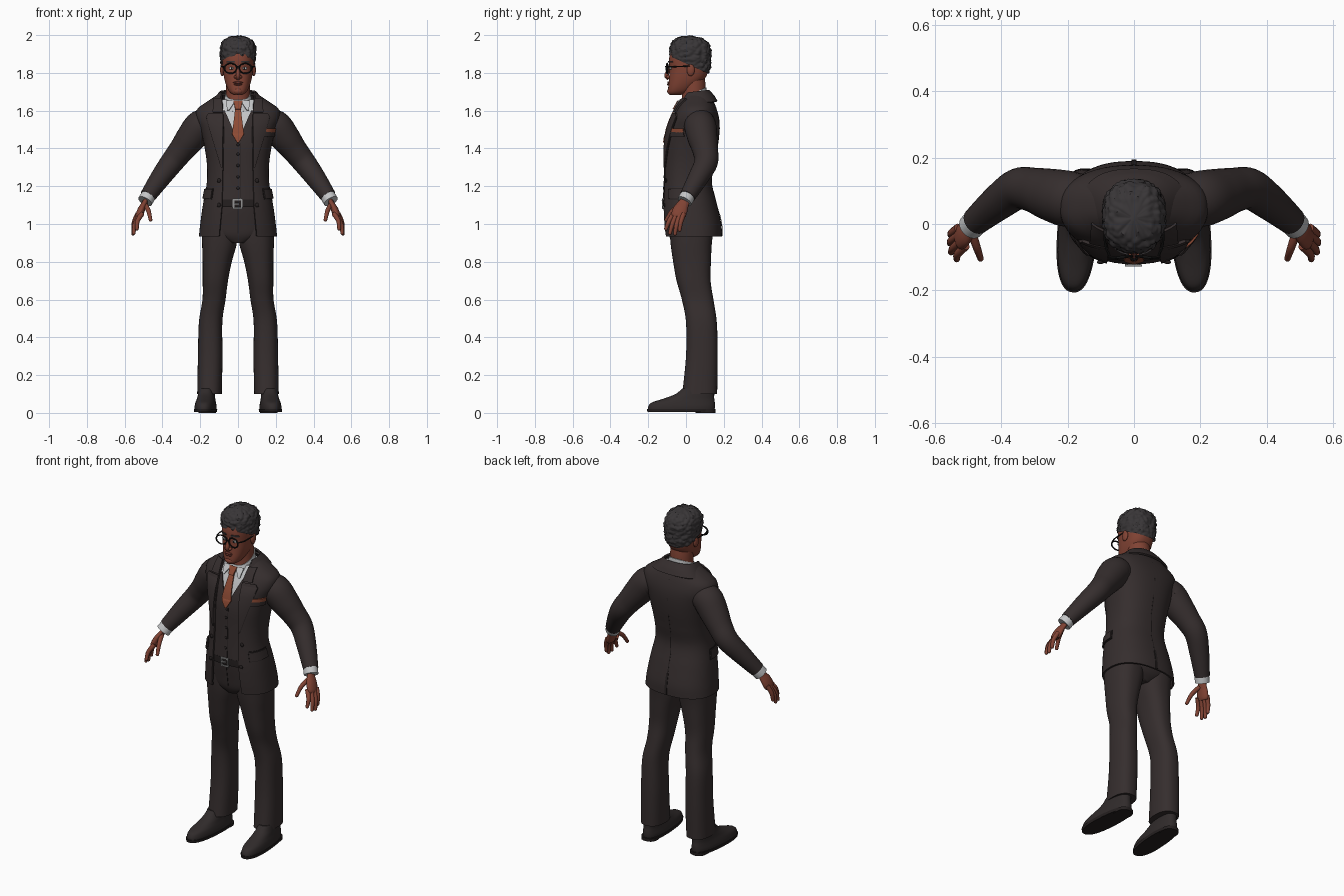
import bpy, bmesh
from math import sin, cos, asin, pi, copysign, radians
from mathutils import Vector, Matrix, noise

if "Cube" in bpy.data.objects:
    bpy.data.objects.remove(bpy.data.objects["Cube"])

E = 0.83   # roundness of the body cross-sections
made = []


def material(name, *rgb):
    m = bpy.data.materials.new(name)
    m.use_nodes = True
    m.diffuse_color = (*rgb, 1)
    m.node_tree.nodes["Principled BSDF"].inputs["Base Color"].default_value = (*rgb, 1)
    return m


suit = material("charcoal suit", .036, .027, .027)
trim = material("dark seam", .018, .014, .014)
leather = material("shoe leather", .03, .024, .024)
skin = material("warm brown skin", .22, .056, .034)
lips_mat = material("lip brown", .16, .038, .028)
hair_mat = material("dark hair", .04, .036, .038)
cotton = material("shirt white", .55, .56, .57)
silk = material("rust silk", .27, .07, .035)
black = material("black frame", .008, .008, .008)
metal = material("buckle grey", .3, .3, .3)


def smooth(rows, k=6):
    """Catmull-Rom resampling of a list of number tuples."""
    out = []
    for i in range(len(rows) - 1):
        p, q = rows[i], rows[i + 1]
        o, r = rows[max(i - 1, 0)], rows[min(i + 2, len(rows) - 1)]
        for j in range(k):
            t = j / k
            out.append(tuple(b + .5 * t * (c - a + t * (2 * a - 5 * b + 4 * c - d + t * (3 * (b - c) + d - a)))
                             for a, b, c, d in zip(o, p, q, r)))
    return out + [tuple(rows[-1])]


def lookup(table, z):
    z = min(max(z, table[0][0]), table[-1][0])
    for p, q in zip(table, table[1:]):
        if z <= q[0]:
            t = (z - p[0]) / (q[0] - p[0])
            return [a + (b - a) * t for a, b in zip(p[1:], q[1:])]


def surf(table, z, a, off=0):
    """Point on a body surface at height z and angle a, counted from the front."""
    w, f, b, *c = lookup(table, z)
    s, k = sin(a), cos(a)
    x = (c[0] if c else 0) + (w + off) * copysign(abs(s) ** E, s)
    return Vector((x, (f + b) / 2 - ((b - f) / 2 + off) * copysign(abs(k) ** E, k), z))


def angle_at(table, z, x):
    return copysign(asin(min(1, abs(x) / lookup(table, z)[0]) ** (1 / E)), x)


def add(name, bm, mat):
    me = bpy.data.meshes.new(name)
    bm.to_mesh(me)
    bm.free()
    me.materials.append(mat)
    ob = bpy.data.objects.new(name, me)
    bpy.context.collection.objects.link(ob)
    made.append(ob)
    return ob


def bridge(name, rings, mat, closed=True, caps=True, thick=0, side=-1):
    bm = bmesh.new()
    vs = [[bm.verts.new(p) for p in r] for r in rings]
    n = len(vs[0])
    for lo, hi in zip(vs, vs[1:]):
        for j in range(n if closed else n - 1):
            k = (j + 1) % n
            bm.faces.new((lo[j], lo[k], hi[k], hi[j]))
    if closed and caps:
        bm.faces.new(vs[0][::-1])
        bm.faces.new(vs[-1])
        bmesh.ops.recalc_face_normals(bm, faces=bm.faces)
    ob = add(name, bm, mat)
    if thick:
        mod = ob.modifiers.new("thickness", "SOLIDIFY")
        mod.thickness, mod.offset = thick, side
    return ob


def loft(name, table, mat, gap=None, off=0, lo=None, hi=None, tilt=0, thick=0, caps=True, n=48, steps=40):
    """Stack of cross-sections; gap is a (height, half width) table of a front opening."""
    lo = table[0][0] if lo is None else lo
    hi = table[-1][0] if hi is None else hi
    rings = []
    for i in range(steps + 1):
        z = lo + (hi - lo) * i / steps
        a = angle_at(table, z, lookup(gap, z)[0]) if gap else 0
        count = n if gap else n - 1
        ring = [surf(table, z, a + (2 * pi - 2 * a) * j / n, off) for j in range(count + 1)]
        rings.append([p + Vector((0, 0, tilt * (p.y - .035))) for p in ring])
    return bridge(name, rings, mat, not gap, caps, thick)


def strip(name, table, rows, mat, off=.003, thick=.006, polar=False):
    """Thin plate following a body surface; rows are (height, from, to)."""
    rings = []
    for p, q in zip(rows, rows[1:]):
        for i in range(6):
            z, u, v = (a + (b - a) * i / 5 for a, b in zip(p, q))
            if polar:
                u, v = radians(u), radians(v)
            else:
                u, v = angle_at(table, z, u), angle_at(table, z, v)
            rings.append([surf(table, z, u + (v - u) * j / 8, off) for j in range(9)])
    if rings[0][0].z > rings[-1][0].z:
        rings.reverse()
    return bridge(name, rings, mat, False, False, thick, 1)


def tube(name, pts, mat, n=16, flat=1):
    """Rounded limb through (x, y, z, radius); flat scales its thinner direction."""
    pts = smooth(pts, 5)
    rings = []
    for i, (x, y, z, r) in enumerate(pts):
        t = Vector(pts[min(i + 1, len(pts) - 1)][:3]) - Vector(pts[max(i - 1, 0)][:3])
        t.normalize()
        ref = Vector((0, 1, 0)) if abs(t.y) < .9 else Vector((0, 0, 1))
        u = (ref - t * ref.dot(t)).normalized()
        v = t.cross(u)
        rings.append([Vector((x, y, z)) + r * (u * cos(2 * pi * j / n) + v * flat * sin(2 * pi * j / n))
                      for j in range(n)])
    return bridge(name, rings, mat)


def ball(name, at, size, mat):
    bm = bmesh.new()
    bmesh.ops.create_uvsphere(bm, u_segments=20, v_segments=12, radius=1,
                              matrix=Matrix.Translation(at) @ Matrix.Diagonal((*size, 1)))
    return add(name, bm, mat)


def twin(ob):
    """Mirrored copy of a left part for the right side."""
    cp = ob.copy()
    cp.data = ob.data.copy()
    cp.name = ob.name.replace("left", "right")
    cp.data.transform(Matrix.Scale(-1, 4, (1, 0, 0)))
    cp.data.flip_normals()
    bpy.context.collection.objects.link(cp)
    made.append(cp)


# Jacket, waistcoat and shirt share one body profile: height, half width, front, back
BODY = smooth([(.935, .207, -.118, .19), (1.0, .2, -.125, .187), (1.1, .186, -.128, .165), (1.22, .165, -.123, .137),
               (1.32, .165, -.12, .152), (1.42, .18, -.117, .17), (1.5, .2, -.102, .178), (1.56, .222, -.08, .175),
               (1.61, .215, -.055, .162), (1.65, .16, -.032, .145), (1.69, .1, -.012, .122)])
OPENING = [(.935, .1), (1.1, .085), (1.23, .082), (1.5, .076), (1.69, .085)]
loft("jacket", BODY, suit, OPENING, thick=.01, steps=60)
loft("waistcoat", BODY, suit, [(1.13, 0), (1.44, 0), (1.6, .072)], -.007, 1.13, 1.6, thick=.006)
loft("shirt", BODY, cotton, off=-.015, lo=1.38, hi=1.66)
COLLAR = [(1.635, .078, -.052, .112), (1.69, .066, -.034, .108)]
loft("shirt_collar", COLLAR, cotton, tilt=.45, thick=.006, caps=False, steps=6)
LAPEL_FOLD = [(1.635, .148, -.04, .158), (1.665, .118, -.03, .142), (1.7, .086, -.02, .114)]
loft("jacket_collar", LAPEL_FOLD, suit, [(1.635, .095), (1.7, .08)], .009, tilt=.12, thick=.01, steps=8)

# Trousers, belt and shoes
HIPS = smooth([(.9, .05, -.07, .1), (.94, .15, -.09, .14), (1.0, .18, -.1, .16), (1.1, .172, -.112, .15), (1.2, .15, -.11, .12)])
loft("trouser_hips", HIPS, suit)
strip("belt", HIPS, [(1.09, -.1, .1), (1.13, -.1, .1)], trim)
for x0, x1, z0, z1 in ((-.026, .022, 1.125, 1.134), (-.026, .022, 1.08, 1.089),
                       (-.026, -.018, 1.08, 1.134), (.014, .022, 1.08, 1.134), (-.018, .006, 1.103, 1.11)):
    strip("buckle_bar", HIPS, [(z0, x0, x1), (z1, x0, x1)], metal, .01)
strip("fly_seam", HIPS, [(.95, -.002, .002), (1.08, -.002, .002)], trim, 0, .002)
LEG = smooth([(.1, .065, -.02, .165, .151), (.3, .065, 0, .168, .147), (.48, .062, 0, .163, .145),
              (.6, .061, -.022, .145, .127), (.7, .067, -.05, .13, .12), (.8, .077, -.068, .132, .11),
              (.9, .092, -.082, .137, .098), (1.0, .095, -.088, .15, .095)])
twin(loft("left_trouser_leg", LEG, suit))
SHOE = smooth([(.018, .056, -.203, .152), (.035, .056, -.2, .154), (.055, .052, -.182, .153), (.075, .047, -.12, .15),
               (.1, .044, -.055, .15), (.13, .042, -.02, .15)])
SOLE = [(.004, .058, -.205, .155), (.02, .06, -.207, .157)]
HEEL = [(0, .047, .05, .155), (.018, .047, .05, .156)]
for part, table, mat in (("shoe", SHOE, leather), ("sole", SOLE, trim), ("shoe_heel", HEEL, trim)):
    ob = loft("left_" + part, table, mat, steps=24)
    ob.data.transform(Matrix.Translation((.17, 0, 0)) @ Matrix.Rotation(radians(4), 4, "Z"))
    twin(ob)

# Lapels, pockets, collar points and buttons
twin(strip("left_lapel", BODY, [(1.3, .08, .086), (1.565, .077, .165), (1.585, .078, .152)], suit, .001, .009))
twin(strip("left_upper_lapel", BODY, [(1.59, .078, .132), (1.66, .084, .125)], suit, .001, .009))
twin(strip("left_lapel_seam", BODY, [(1.3, .086, .089), (1.565, .165, .169)], trim, .001, .003))
twin(strip("left_collar_point", BODY, [(1.652, .012, .062), (1.6, .046, .056)], cotton, .004))
twin(strip("left_pocket_flap", BODY, [(1.135, 47, 92), (1.185, 47, 92)], suit, .001, .008, True))
twin(strip("left_pocket_seam", BODY, [(1.13, 46, 93), (1.19, 46, 93)], trim, .0, .003, True))
strip("back_vent", BODY, [(.937, 179, 181), (1.06, 179, 181)], trim, .001, .003, True)
strip("back_seam", BODY, [(1.06, 179.7, 180.3), (1.62, 179.7, 180.3)], trim, 0, .001, True)
strip("breast_pocket", BODY, [(1.462, .132, .186), (1.488, .135, .19)], suit, .001, .007)
strip("pocket_square", BODY, [(1.486, .137, .19), (1.506, .142, .194)], silk, .002)
for z in (1.23, 1.1):
    twin(ball("left_jacket_button", surf(BODY, z, angle_at(BODY, z, .1), .002), (.011, .006, .011), trim))
for z in (1.19, 1.25, 1.31, 1.37, 1.42):
    ball("waistcoat_button", surf(BODY, z, 0, -.007), (.008, .005, .008), trim)
strip("waistcoat_seam", BODY, [(1.135, .011, .013), (1.43, .011, .013)], trim, -.007, .002)

# Necktie
strip("tie_blade", BODY, [(1.43, -.004, .004), (1.475, -.031, .031), (1.615, -.014, .014)], silk, 0, .006)
strip("tie_knot", BODY, [(1.605, -.014, .014), (1.65, -.024, .024)], silk, .004, .01)

# Sleeves, cuffs and hands
twin(tube("left_sleeve", [(.14, .07, 1.525, .075), (.195, .075, 1.52, .085), (.25, .088, 1.455, .079),
                          (.3, .102, 1.39, .068), (.35, .106, 1.326, .062), (.41, .065, 1.245, .054),
                          (.478, .008, 1.147, .042)], suit, 28))
twin(tube("left_cuff", [(.465, .018, 1.165, .038), (.479, .005, 1.142, .04), (.492, -.008, 1.12, .04)], cotton, 24))
for i in range(3):
    twin(ball("left_sleeve_button", (.452 - .012 * i, .062 + .011 * i, 1.18 + .016 * i), (.006, .006, .006), trim))
twin(tube("left_palm", [(.484, .002, 1.135, .026), (.495, -.012, 1.11, .029), (.51, -.028, 1.08, .038),
                        (.522, -.039, 1.05, .039), (.527, -.043, 1.035, .032)], skin, 20, .5))
DIGITS = {"index": ((.508, -.066, 1.055), (.532, -.09, 1.015), (.535, -.106, .975)),
          "middle": ((.52, -.05, 1.05), (.545, -.072, 1.0), (.552, -.085, .952)),
          "ring": ((.527, -.032, 1.05), (.551, -.05, .995), (.555, -.058, .948)),
          "little": ((.53, -.012, 1.055), (.55, -.027, 1.01), (.553, -.034, .968)),
          "thumb": ((.49, -.025, 1.1), (.474, -.072, 1.07), (.463, -.104, 1.022))}
for digit, joints in DIGITS.items():
    chain = [(*p, r) for p, r in zip(joints, (.0135, .012, .0095))]
    twin(tube(f"left_{digit}_digit", chain, skin, 12))
    twin(ball(f"left_{digit}_tip", joints[-1], (.0095, .0095, .0095), skin))

# Head and neck
tube("neck", [(0, .045, 1.6, .068), (0, .042, 1.68, .064), (0, .04, 1.74, .063), (0, .035, 1.8, .06)], skin, 32)
HEAD = smooth([(1.683, .022, -.086, -.03), (1.695, .042, -.094, .01), (1.725, .059, -.094, .05), (1.77, .073, -.09, .1),
               (1.82, .08, -.087, .12), (1.87, .083, -.09, .124), (1.92, .083, -.08, .124), (1.96, .07, -.06, .105),
               (1.985, .04, -.02, .07)])
loft("head", HEAD, skin)
tube("nose", [(0, -.082, 1.84, .008), (0, -.095, 1.81, .01), (0, -.103, 1.785, .012), (0, -.09, 1.768, .01)], skin)
twin(ball("left_nostril", (.012, -.093, 1.779), (.01, .012, .009), skin))
ball("upper_lip", (0, -.091, 1.749), (.026, .008, .006), lips_mat)
ball("lower_lip", (0, -.091, 1.739), (.022, .009, .006), lips_mat)
ball("chin", (0, -.082, 1.703), (.026, .018, .018), skin)
twin(ball("left_ear", (.084, .025, 1.815), (.011, .021, .032), skin))
twin(ball("left_eye", (.034, -.081, 1.824), (.014, .007, .007), cotton))
twin(ball("left_pupil", (.033, -.086, 1.824), (.005, .004, .006), black))
twin(strip("left_eyebrow", HEAD, [(1.854, .014, .058), (1.863, .018, .055)], hair_mat, 0, .005))

# Curly hair, cut along a hairline that falls toward the nape
HAIR = smooth([(1.77, .074, -.07, .108), (1.82, .088, -.08, .13), (1.87, .094, -.086, .134), (1.92, .096, -.088, .134),
               (1.955, .089, -.08, .122), (1.98, .068, -.058, .092), (1.992, .042, -.028, .062), (1.996, .012, .008, .028)])
hair = loft("hair", HAIR, hair_mat, n=110, steps=64)
bm = bmesh.new()
bm.from_mesh(hair.data)
bm.normal_update()
for v in bm.verts:
    lump = noise.voronoi(v.co * 48)[0][0]
    v.co += v.normal * (.005 - .013 * lump)
bmesh.ops.bisect_plane(bm, geom=bm.verts[:] + bm.edges[:] + bm.faces[:], plane_co=(0, -.085, 1.888),
                       plane_no=(0, .45, 1), clear_inner=True)
bm.to_mesh(hair.data)
bm.free()

# Glasses
bpy.ops.mesh.primitive_torus_add(major_radius=.03, minor_radius=.0042, major_segments=32, minor_segments=8)
rim = bpy.context.object
rim.name = "left_glasses_rim"
rim.data.materials.append(black)
rim.data.transform(Matrix.Translation((.039, -.1, 1.824)) @ Matrix.Rotation(radians(-6), 4, "Z")
                   @ Matrix.Diagonal((1.1, 1, .88, 1)) @ Matrix.Rotation(pi / 2, 4, "X"))
made.append(rim)
twin(rim)
tube("glasses_bridge", [(-.01, -.104, 1.83, .0035), (0, -.108, 1.833, .0035), (.01, -.104, 1.83, .0035)], black, 8)
twin(tube("left_glasses_arm", [(.073, -.097, 1.833, .004), (.087, -.06, 1.833, .0035), (.09, .02, 1.836, .003)], black, 8))

# Bake thickness and shade smooth with sharp edges kept
bpy.ops.object.select_all(action="DESELECT")
for ob in made:
    ob.select_set(True)
bpy.context.view_layer.objects.active = made[0]
bpy.ops.object.convert(target="MESH")
bpy.ops.object.shade_smooth_by_angle(angle=radians(40))
bpy.ops.object.select_all(action="DESELECT")
